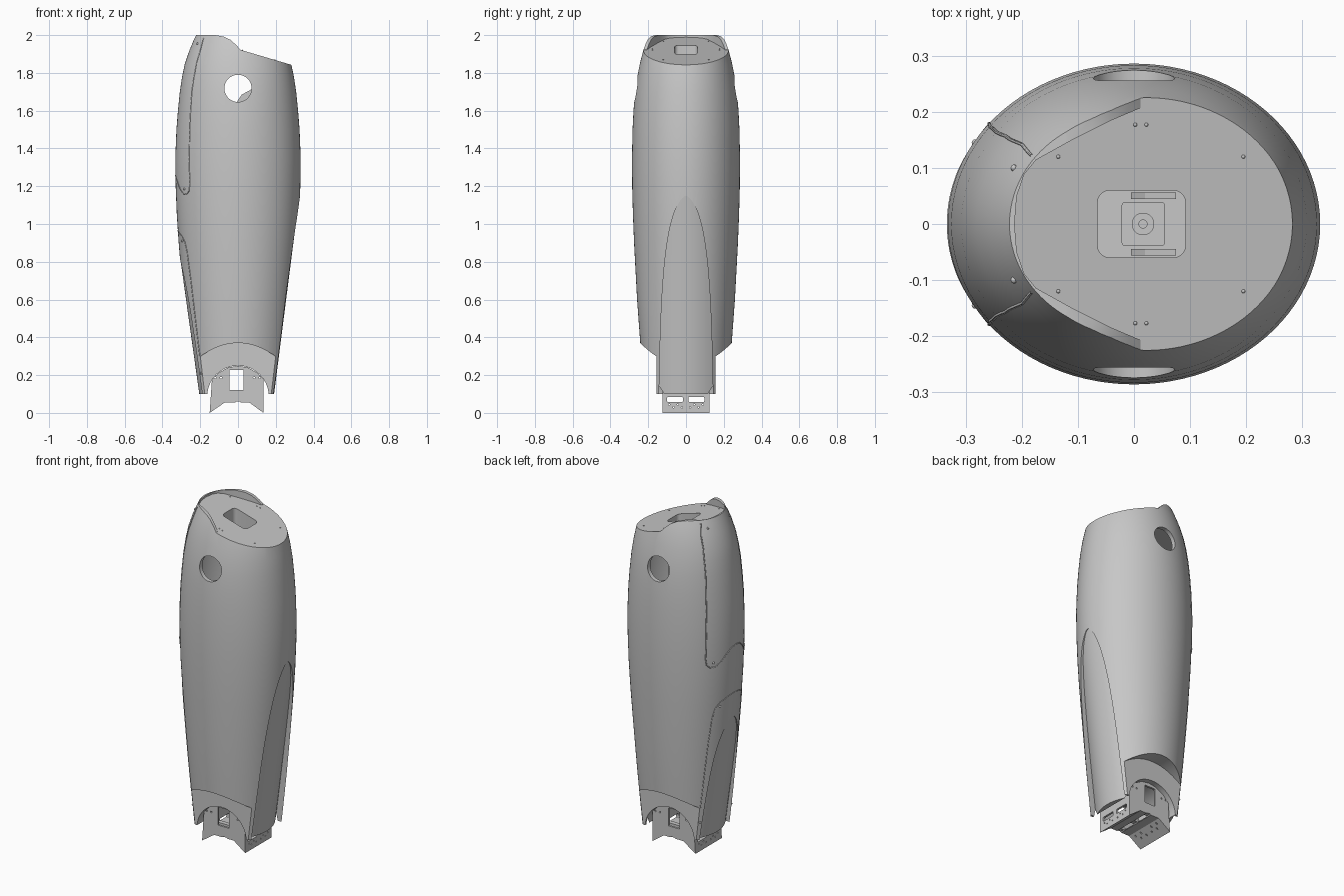
import bpy, bmesh, math
from mathutils import Vector

cube = bpy.data.objects.get("Cube")
if cube:
    bpy.data.objects.remove(cube, do_unlink=True)

GREY = bpy.data.materials.new("shell grey")
GREY.use_nodes = True
GREY.diffuse_color = (.57, .57, .57, 1)
GREY.node_tree.nodes["Principled BSDF"].inputs["Base Color"].default_value = (.57, .57, .57, 1)

# Shell section by height: z, half width in x, half width in y
PROFILE = [(.1, .243, .225), (.3, .264, .237), (.45, .277, .248), (.6, .289, .259),
           (.75, .302, .267), (.9, .314, .275), (1.05, .324, .281), (1.2, .33, .285),
           (1.35, .332, .286), (1.5, .326, .283), (1.6, .318, .278), (1.7, .308, .27),
           (1.78, .296, .258), (1.85, .281, .244), (1.92, .257, .226),
           (1.97, .236, .208), (2, .222, .196)]


def radii(z):
    for (z0, a0, b0), (z1, a1, b1) in zip(PROFILE, PROFILE[1:]):
        if z <= z1:
            t = max(0, (z - z0) / (z1 - z0))
            return a0 + (a1 - a0) * t, b0 + (b1 - b0) * t
    return PROFILE[-1][1:]


def back_point(y, z):
    """Point on the -x side of the shell."""
    a, b = radii(z)
    return Vector((-a * math.sqrt(max(0, 1 - (y / b) ** 2)), y, z))


def plate_z(x):
    return 1.926 - 0.295 * x


def finish(name, bm):
    bmesh.ops.recalc_face_normals(bm, faces=bm.faces)
    mesh = bpy.data.meshes.new(name)
    bm.to_mesh(mesh)
    bm.free()
    mesh.materials.append(GREY)
    ob = bpy.data.objects.new(name, mesh)
    bpy.context.collection.objects.link(ob)
    return ob


def skin(name, rings):
    """Join matching loops of points and cap both ends."""
    bm = bmesh.new()
    loops = [[bm.verts.new(p) for p in ring] for ring in rings]
    n = len(loops[0])
    for lo, hi in zip(loops, loops[1:]):
        for i in range(n):
            j = (i + 1) % n
            bm.faces.new((lo[i], lo[j], hi[j], hi[i]))
    bm.faces.new(loops[0])
    bm.faces.new(loops[-1])
    return finish(name, bm)


def prism(name, pts, axis, a, b):
    place = {"x": lambda p, d: (d, p[0], p[1]),
             "y": lambda p, d: (p[0], d, p[1]),
             "z": lambda p, d: (p[0], p[1], d)}[axis]
    return skin(name, [[place(p, d) for p in pts] for d in (a, b)])


def rounded(x0, x1, y0, y1, r):
    pts = []
    for k, (cx, cy) in enumerate([(x1 - r, y1 - r), (x0 + r, y1 - r),
                                  (x0 + r, y0 + r), (x1 - r, y0 + r)]):
        for i in range(6):
            a = math.pi / 2 * (k + i / 5)
            pts.append((cx + r * math.cos(a), cy + r * math.sin(a)))
    return pts


def circle(cx, cy, r, n=64):
    return [(cx + r * math.cos(2 * math.pi * i / n), cy + r * math.sin(2 * math.pi * i / n))
            for i in range(n)]


def loft(name, inset, z0, z1):
    heights = [z0] + [p[0] for p in PROFILE if z0 < p[0] < z1] + [z1]
    rings = []
    for z in heights:
        a, b = radii(z)
        rings.append([(x * (a - inset), y * (b - inset), z) for x, y in circle(0, 0, 1, 96)])
    return skin(name, rings)


def recess(side, top, x_top, x_low, spread):
    """Cutter with an arched outline and a bulging inner face."""
    rings = []
    for i in range(25):
        h = .002 + (top - .05) * (i / 24) ** 1.8
        z = top - h
        w = .15 * (1 - math.exp(-(h / spread) ** .7))
        x = x_low + (x_top - x_low) * (z - .1) / (top - .1)
        ring = [(side * (x - 2.1 * y * y), y, z) for y in (w * (j / 8 - 1) for j in range(17))]
        rings.append(ring + [(side * .6, w, z), (side * .6, -w, z)])
    return skin("recess_cutter", rings)


def activate(ob):
    bpy.ops.object.select_all(action="DESELECT")
    ob.select_set(True)
    bpy.context.view_layer.objects.active = ob


def cut(ob, cutters):
    for c in cutters:
        activate(ob)
        mod = ob.modifiers.new("cut", "BOOLEAN")
        mod.operation = "DIFFERENCE"
        mod.solver = "EXACT"
        mod.object = c
        bpy.ops.object.modifier_apply(modifier=mod.name)
        bpy.data.objects.remove(c, do_unlink=True)


def smooth(ob):
    activate(ob)
    bpy.ops.object.shade_smooth_by_angle(angle=math.radians(25))


# Main shell
shell = loft("shell", 0, 0.1, 2.0)

# Sloped top plate, recessed behind the raised rim
half = [(-.213, .0), (-.209, .05), (-.196, .088), (-.175, .114), (-.11, .15),
        (-.04, .185), (.012, .207), (.012, .5), (.6, .5)]
outline = half + [(x, -y) for x, y in reversed(half) if y]
top_cut = skin("top_cutter", [[(x, y, plate_z(x)) for x, y in outline],
                              [(x, y, 2.3) for x, y in outline]])
ear_cut = prism("rim_cutter", [(.03, 1.92), (.012, 1.924), (-.01, 1.948), (-.04, 1.975),
                               (-.075, 1.992), (-.12, 2.0), (-.12, 2.2), (.03, 2.2)],
                "y", -.5, .5)

# Arched lower edges at front and back, stepping in to a flat wall
arc = [(x, .37 - 1.8 * x * x) for x in (i * .02 - .4 for i in range(41))]
steps = [prism("lower_edge_cutter", arc + [(.4, -.1), (-.4, -.1)], "y", s * .155, s * .5)
         for s in (-1, 1)]

# Side recesses, ankle arch, cross hole, cavity and top slot
cutters = [top_cut, ear_cut, *steps,
           recess(1, 1.15, .325, .191, .22), recess(-1, .82, .306, .205, .16),
           prism("arch_cutter", circle(0, .087, .163), "y", -.5, .5),
           loft("cavity_cutter", .025, 1.2, 1.8),
           prism("hole_cutter", circle(0, 1.718, .072), "y", -.5, .5),
           prism("slot_cutter", rounded(-.065, .092, -.06, .06, .022), "z", 1.7, 2.2)]
cut(shell, cutters)
smooth(shell)

# Inner mount below the top slot
prism("inner_column", rounded(-.022, .055, -.039, .039, .006), "z", 1.19, 1.62)
smooth(prism("mount_boss", circle(.016, 0, .02, 32), "z", 1.61, 1.63))
smooth(prism("mount_pin", circle(.016, 0, .008, 24), "z", 1.62, 1.64))
for s in (-1, 1):
    prism("mount_cheek", [(-.005, 1.19), (-.005, 1.648), (.02, 1.685), (.075, 1.715),
                          (.075, 1.19)], "y", s * .045, s * .056)

# Ankle bracket: hollow box with a notched underside, window and slots
bracket = prism("ankle_bracket", [(-.15, 0), (-.07, .055), (-.015, .055), (-.01, .06),
                                  (.01, .06), (.015, .055), (.06, .055), (.135, 0),
                                  (.135, .178), (.1, .214), (.05, .241), (0, .249),
                                  (-.05, .241), (-.1, .214), (-.138, .174)],
                "y", -.125, .125)
cuts = [prism("inside_cutter", rounded(-.128, .123, .075, .4, .002), "y", -.113, .113),
        prism("window_cutter", rounded(-.045, .028, .12, .228, .002), "y", -.3, .3)]
for y in (-.1, .012):
    cuts.append(prism("slot_cutter", rounded(y, y + .085, .058, .084, .006), "x", -.3, .3))
for i in range(4):
    for s in (-1, 1):
        y = s * (.022 + .022 * i)
        cuts.append(prism("peg_hole_cutter", circle(y, .03 + .014 * (i % 2), .004, 12),
                          "x", -.3, .3))
for x in (-.12, -.09, .085, .115):
    cuts.append(prism("bolt_hole_cutter", circle(x, .186, .005, 12), "y", -.3, .3))
cut(bracket, cuts)


# Panel seams following the shell
def seam(name, side):
    pts = side + [(-y, z) for y, z in reversed(side) if y]
    curve = bpy.data.curves.new(name, "CURVE")
    curve.dimensions = "3D"
    curve.bevel_depth = .003
    curve.bevel_resolution = 0
    path = []
    for (y0, z0), (y1, z1) in zip(pts, pts[1:]):
        path += [back_point(y0 + (y1 - y0) * t / 8, z0 + (z1 - z0) * t / 8) for t in range(8)]
    path.append(back_point(*pts[-1]))
    spline = curve.splines.new("POLY")
    spline.points.add(len(path) - 1)
    for point, co in zip(spline.points, path):
        point.co = (*co, 1)
    curve.materials.append(GREY)
    ob = bpy.data.objects.new(name, curve)
    bpy.context.collection.objects.link(ob)
    activate(ob)
    bpy.ops.object.convert(target="MESH")


seam("upper_panel_seam", [(.122, 1.985), (.142, 1.92), (.157, 1.8), (.17, 1.6), (.178, 1.4),
                          (.18, 1.21), (.175, 1.175), (.16, 1.158), (.135, 1.16),
                          (.11, 1.18), (.07, 1.225), (.035, 1.25), (0, 1.257)])
seam("lower_panel_seam", [(.153, .3), (.15, .5), (.145, .7), (.136, .85), (.124, .905),
                          (.1, .935), (.05, .957), (0, .965)])


# Small fasteners
def fastener(name, centre, r):
    bm = bmesh.new()
    bmesh.ops.create_uvsphere(bm, u_segments=12, v_segments=8, radius=r)
    bmesh.ops.translate(bm, vec=centre, verts=bm.verts)
    smooth(finish(name, bm))


for s in (-1, 1):
    for y, z in ((.1, 1.955), (.145, 1.185), (.098, .91), (.148, .21)):
        fastener("panel_screw", back_point(s * y, z), .006)
    for x, y in ((-.135, .12), (.195, .12), (.002, .177), (.022, .177)):
        fastener("plate_screw", Vector((x, s * y, plate_z(x))), .0035)
